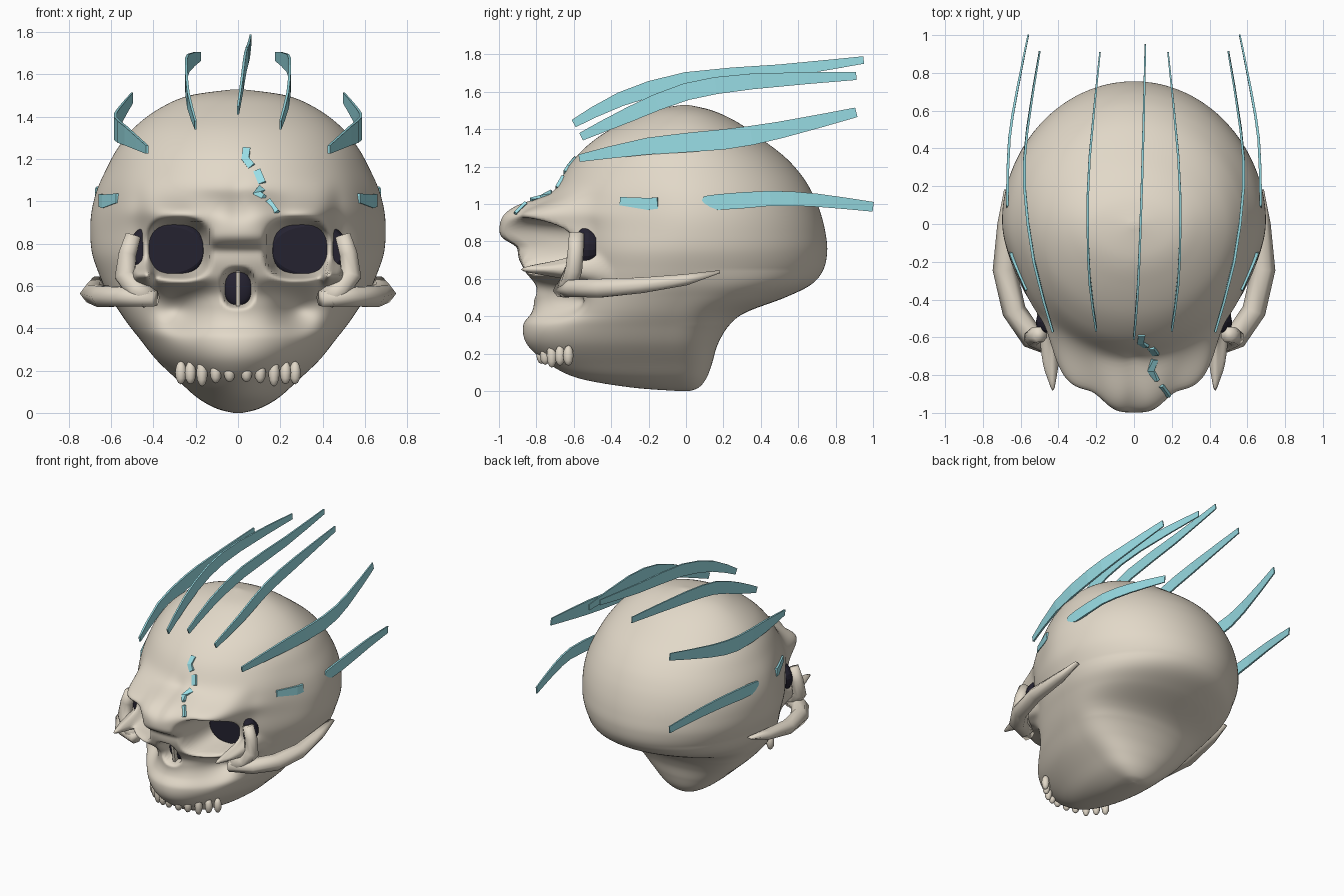
import bpy, bmesh, math
from mathutils import Vector
from mathutils.bvhtree import BVHTree

cube = bpy.data.objects.get("Cube")
if cube:
    bpy.data.objects.remove(cube, do_unlink=True)


def material(name, rgb):
    m = bpy.data.materials.new(name)
    m.use_nodes = True
    m.diffuse_color = (*rgb, 1)
    m.node_tree.nodes["Principled BSDF"].inputs["Base Color"].default_value = (*rgb, 1)
    return m


BONE = material("bone", (0.76, 0.69, 0.58))
DARK = material("socket dark", (0.018, 0.016, 0.03))
TEAL = material("teal", (0.32, 0.73, 0.79))


def finish(name, bm, mat, smooth=True):
    bmesh.ops.recalc_face_normals(bm, faces=bm.faces)
    mesh = bpy.data.meshes.new(name)
    bm.to_mesh(mesh)
    bm.free()
    mesh.materials.append(mat)
    obj = bpy.data.objects.new(name, mesh)
    bpy.context.collection.objects.link(obj)
    if smooth:
        mesh.shade_smooth()
    return obj


def spline(rows, steps):
    """Catmull-Rom through rows of any width."""
    vs = [Vector(r) for r in rows]
    out = []
    for i in range(len(vs) - 1):
        a, b, c, d = vs[max(i - 1, 0)], vs[i], vs[i + 1], vs[min(i + 2, len(vs) - 1)]
        for k in range(steps):
            t = k / steps
            out.append(b + (c - a) * (t / 2) + (a * 2 - b * 5 + c * 4 - d) * (t * t / 2)
                       + (b * 3 - a - c * 3 + d) * (t ** 3 / 2))
    return out + [vs[-1]]


def skin(bm, rings):
    """Bridge rings of vertices and cap both ends."""
    n = len(rings[0])
    for a, b in zip(rings, rings[1:]):
        for j in range(n):
            bm.faces.new((a[j], a[(j + 1) % n], b[(j + 1) % n], b[j]))
    bm.faces.new(rings[0])
    bm.faces.new(rings[-1])


def sweep(name, path, mat, hint, sides, steps=1, smooth=False):
    """Loft a section along path rows of (x, y, z, half width, half thickness)."""
    rows = spline(path, steps)
    pts = [Vector(r[:3]) for r in rows]
    bm, rings = bmesh.new(), []
    turn = math.pi / sides
    grow = 1 / math.cos(turn)
    for i, p in enumerate(pts):
        tangent = pts[min(i + 1, len(pts) - 1)] - pts[max(i - 1, 0)]
        wide = tangent.cross(Vector(hint)).normalized()
        thick = wide.cross(tangent).normalized()
        angles = [turn * (2 * j + 1) for j in range(sides)]
        rings.append([bm.verts.new(p + wide * (rows[i][3] * grow * math.cos(a))
                                   + thick * (rows[i][4] * grow * math.sin(a))) for a in angles])
    skin(bm, rings)
    return finish(name, bm, mat, smooth)


def ellipsoid(name, center, radii, mat, segments=32):
    bm = bmesh.new()
    bmesh.ops.create_uvsphere(bm, u_segments=segments, v_segments=segments // 2, radius=1)
    for v in bm.verts:
        v.co = [c + q * r for c, q, r in zip(center, v.co, radii)]
    return finish(name, bm, mat)


def bump(x, z, cx, cz, rx, rz, px=2, pz=2):
    return math.exp(-abs((x - cx) / rx) ** px - abs((z - cz) / rz) ** pz)


def hole(x, z, cx, cz, rx, rz):
    """Rounded opening with steep walls."""
    return math.exp(-(abs((x - cx) / rx) ** 2.8 + abs((z - cz) / rz) ** 2.8) ** 3)


def face_relief(x, y, z):
    """Push the front of the skull into brow, cheeks, muzzle hollows and openings."""
    x = abs(x)
    y -= 0.2 * bump(x, z, 0, 0.8, 0.44, 0.22, 14, 4)         # face mass
    y -= 0.1 * bump(x, z, 0, 0.91, 0.18, 0.12, 4, 6)         # brow and bridge
    y -= 0.06 * bump(x, z, 0.32, 0.95, 0.15, 0.05)           # outer brow
    y -= 0.29 * bump(x, z, 0.455, 0.65, 0.05, 0.045, 4)      # cheek corner
    y -= 0.05 * bump(x, z, 0.28, 0.63, 0.14, 0.04)           # lower eye rim
    y -= 0.05 * bump(x, z, 0, 0.54, 0.16, 0.08)              # below the nose
    y += 0.12 * bump(x, z, 0.28, 0.48, 0.1, 0.09)            # hollow under cheek
    y += 0.03 * bump(x, z, 0, 1, 0.05, 0.08)                 # notch between brows
    y += (-0.45 - y) * hole(x, z, 0.285, 0.775, 0.138, 0.13)
    y += (-0.67 - y) * hole(x, z, 0, 0.59, 0.068, 0.085)
    return y


# Skull: horizontal sections of (height, front, back, half width)
sections = [(0, -0.04, 0.02, 0.02), (0.02, -0.3, 0.07, 0.1), (0.07, -0.58, 0.11, 0.19),
            (0.15, -0.74, 0.14, 0.28), (0.25, -0.85, 0.17, 0.385), (0.35, -0.87, 0.23, 0.465),
            (0.42, -0.82, 0.32, 0.52), (0.5, -0.77, 0.53, 0.575), (0.57, -0.72, 0.67, 0.62),
            (0.65, -0.7, 0.735, 0.655), (0.75, -0.7, 0.755, 0.69), (0.85, -0.7, 0.745, 0.7),
            (0.95, -0.71, 0.72, 0.695), (1.05, -0.7, 0.68, 0.67), (1.15, -0.66, 0.62, 0.625),
            (1.25, -0.59, 0.53, 0.57), (1.35, -0.48, 0.4, 0.49), (1.44, -0.33, 0.27, 0.37),
            (1.5, -0.19, 0.14, 0.23), (1.53, -0.02, 0.01, 0.02)]
SEG = 288
bm, rings = bmesh.new(), []
for z, front, back, half in spline(sections, 9):
    middle = min(0, (front + back) * 0.17)
    nape = 0.6 + 0.4 * min(1, max(0, (z - 0.35) / 0.3))      # squarer below the back
    ring = []
    for j in range(SEG):
        a = 2 * math.pi * j / SEG
        x, c = half * math.sin(a), math.cos(a)
        x *= 1 - 0.04 * bump(c, z, 0.42, 0.95, 0.28, 0.22)   # temple hollow
        if c > 0:
            y = face_relief(x, middle + (front - middle) * c ** 1.04, z)
        else:
            y = middle + (back - middle) * (-c) ** nape
        ring.append(bm.verts.new((x, y, z)))
    rings.append(ring)
skin(bm, rings)
bm.normal_update()
surface = BVHTree.FromBMesh(bm)
finish("skull", bm, BONE)

# Nose opening
ellipsoid("nose_opening", (0, -0.72, 0.59), (0.07, 0.03, 0.085), DARK)
sweep("nose_septum", [(0, -0.74, 0.51, 0.01, 0.03), (0, -0.77, 0.67, 0.01, 0.03)],
      BONE, (0, -1, 0), 4)

for s, side in ((1, "left"), (-1, "right")):
    def paired(name, path, mat, hint, sides, steps=1, smooth=False):
        path = [(s * r[0], *r[1:]) for r in path]
        return sweep(side + "_" + name, path, mat, (s * hint[0], *hint[1:]), sides, steps, smooth)

    # Dark disc behind the eye opening, open at the temple
    paired("eye_socket", [(0.33, -0.575, 0.77, 0.11, 0.165), (0.33, -0.56, 0.77, 0.135, 0.18),
                          (0.33, -0.52, 0.77, 0.143, 0.19), (0.33, -0.48, 0.77, 0.12, 0.18)],
           DARK, (1, 0, 0), 28, 2)

    # Cheek bones
    paired("cheek_post", [(0.495, -0.585, 0.84, 0.036, 0.04), (0.535, -0.6, 0.65, 0.048, 0.045),
                          (0.42, -0.65, 0.54, 0.05, 0.045)], BONE, (0, -1, 0), 8, 2, True)
    paired("cheek_arch", [(0.39, -0.67, 0.54, 0.035, 0.04), (0.54, -0.6, 0.55, 0.045, 0.055),
                          (0.635, -0.46, 0.55, 0.05, 0.055), (0.685, -0.24, 0.565, 0.042, 0.055),
                          (0.675, 0, 0.595, 0.03, 0.042), (0.665, 0.18, 0.638, 0.008, 0.02)],
           BONE, (1, 0, 0), 6, 1, True)

    # Upper teeth
    for i, (x, tall) in enumerate(((0.04, 0.045), (0.105, 0.05), (0.17, 0.065),
                                   (0.225, 0.055), (0.27, 0.055))):
        ellipsoid(f"{side}_tooth_{i + 1}", (s * x, 2 * x * x - 0.775, 0.19),
                  (0.027, 0.028, tall), BONE, 12)

    # Swept-back strands
    out = (1, 0, 0)
    paired("crown_strand", [(0.2, -0.56, 1.36, 0.022, 0.005), (0.235, -0.3, 1.48, 0.04, 0.006),
                            (0.245, 0, 1.6, 0.046, 0.006), (0.235, 0.35, 1.655, 0.042, 0.006),
                            (0.18, 0.91, 1.685, 0.022, 0.004)], TEAL, out, 4, 2)
    paired("temple_strand", [(0.43, -0.57, 1.245, 0.02, 0.006), (0.53, -0.2, 1.31, 0.045, 0.007),
                             (0.58, 0.2, 1.345, 0.054, 0.007), (0.565, 0.5, 1.395, 0.045, 0.006),
                             (0.5, 0.91, 1.49, 0.026, 0.004)], TEAL, out, 4, 2)
    paired("side_strand", [(0.67, 0.09, 1.03, 0.012, 0.006), (0.67, 0.17, 1.01, 0.042, 0.007),
                           (0.66, 0.45, 1.03, 0.04, 0.007), (0.62, 0.7, 1.02, 0.035, 0.006),
                           (0.56, 1, 0.985, 0.026, 0.004)], TEAL, out, 4, 2)

    # Temple chip: short plate laid on the bone
    chip = []
    for y, z, wide in ((-0.35, 1.015, 0.022), (-0.2, 1, 0.032), (-0.15, 1.005, 0.03)):
        hit = surface.ray_cast(Vector((2, y, z)), Vector((-1, 0, 0)))[0]
        chip.append((hit.x, y, z, wide, 0.009))
    paired("temple_chip", chip, TEAL, out, 4)

sweep("middle_strand", [(0, -0.6, 1.43, 0.022, 0.005), (0.02, -0.35, 1.56, 0.038, 0.006),
                        (0.035, 0, 1.66, 0.045, 0.006), (0.05, 0.5, 1.71, 0.036, 0.006),
                        (0.06, 0.95, 1.77, 0.02, 0.004)], TEAL, (1, 0, 0), 4, 2)

# Forehead crack: short plates laid on the bone
crack = [[(0.04, 1.25), (0.035, 1.2), (0.065, 1.165)], [(0.09, 1.145), (0.115, 1.085)],
         [(0.11, 1.06), (0.09, 1.035), (0.12, 1.015)], [(0.14, 1), (0.18, 0.945)]]
for i, line in enumerate(crack):
    path = []
    for x, z in line:
        hit = surface.ray_cast(Vector((x, -2, z)), Vector((0, 1, 0)))[0]
        path.append((x, hit.y, z, 0.018, 0.009))
    sweep(f"crack_piece_{i + 1}", path, TEAL, (0, -1, 0), 4)
